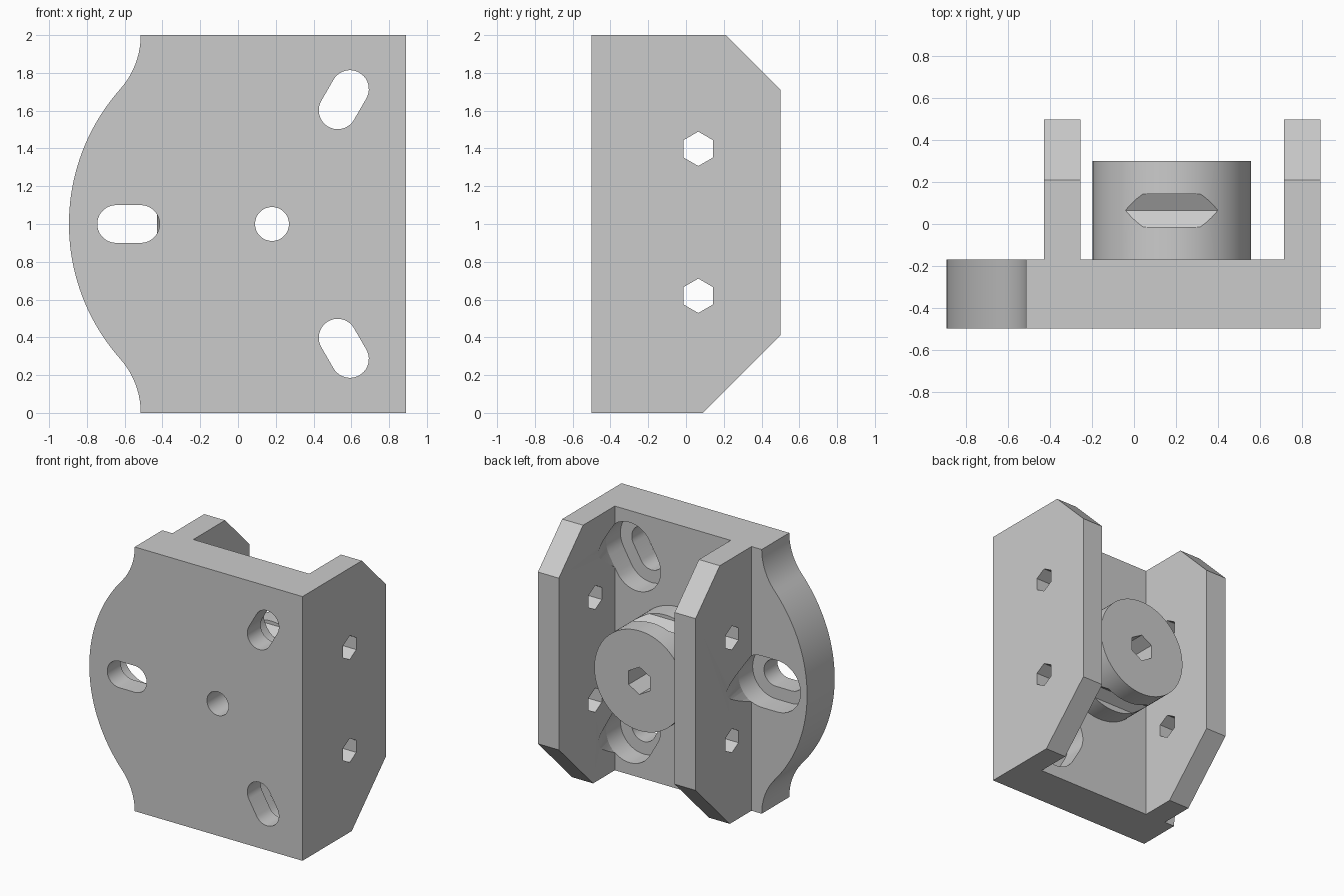
import bpy, bmesh, math
from math import cos, sin, radians, pi
from mathutils import Vector

default = bpy.data.objects.get("Cube")
if default:
    bpy.data.objects.remove(default)

grey = bpy.data.materials.new("plain grey")
grey.use_nodes = True
grey.diffuse_color = (0.6, 0.6, 0.6, 1)
grey.node_tree.nodes["Principled BSDF"].inputs["Base Color"].default_value = (0.6, 0.6, 0.6, 1)

CX, CZ = 0.18, 1.0             # axis of the boss and the rounded edge
FRONT, BACK = -0.5, -0.17      # faces of the base plate


def finish(bm, name):
    bmesh.ops.recalc_face_normals(bm, faces=bm.faces[:])
    mesh = bpy.data.meshes.new(name)
    bm.to_mesh(mesh)
    bm.free()
    mesh.materials.append(grey)
    obj = bpy.data.objects.new(name, mesh)
    bpy.context.collection.objects.link(obj)
    return obj


def prism(name, profile, axis, lo, hi):
    """Extrude a profile: (x, z) points along y, or (y, z) points along x."""
    bm = bmesh.new()
    place = (lambda p: (p[0], lo, p[1])) if axis == 'y' else (lambda p: (lo, p[0], p[1]))
    face = bm.faces.new([bm.verts.new(place(p)) for p in profile])
    new = bmesh.ops.extrude_face_region(bm, geom=[face])["geom"]
    step = Vector((0, hi - lo, 0) if axis == 'y' else (hi - lo, 0, 0))
    bmesh.ops.translate(bm, vec=step, verts=[v for v in new if isinstance(v, bmesh.types.BMVert)])
    return finish(bm, name)


def arc(cx, cz, r, start, end, n):
    return [(cx + r * cos(start + (end - start) * i / n),
             cz + r * sin(start + (end - start) * i / n)) for i in range(n + 1)]


def circle(cx, cz, r, n, turn=0.0):
    return arc(cx, cz, r, turn, turn + 2 * pi, n)[:-1]


def slot(angle, r):
    """Rounded slot outline lying along a ray from the boss axis."""
    a = radians(angle)
    near, far = [(CX + d * cos(a), CZ + d * sin(a)) for d in (0.695, 0.825)]
    return (arc(*far, r, a - pi / 2, a + pi / 2, 20)
            + arc(*near, r, a + pi / 2, a + 3 * pi / 2, 20))


def tapered_slot(name, angle, r_lo, r_hi, lo, hi):
    bm = bmesh.new()
    for r, y in ((r_lo, lo), (r_hi, hi)):
        for x, z in slot(angle, r):
            bm.verts.new((x, y, z))
    bmesh.ops.convex_hull(bm, input=bm.verts[:])
    return finish(bm, name)


def combine(target, tool, operation):
    mod = target.modifiers.new(tool.name, 'BOOLEAN')
    mod.operation, mod.solver, mod.object = operation, 'EXACT', tool
    bpy.context.view_layer.update()
    graph = bpy.context.evaluated_depsgraph_get()
    mesh = bpy.data.meshes.new_from_object(target.evaluated_get(graph))
    target.modifiers.clear()
    target.data = mesh
    bpy.data.objects.remove(tool)


# Base plate: square right side, bulging left edge with hollow fillets
R, F = 1.075, 0.43
fx = -0.515 - F
meet = math.atan2(1.0, fx - CX)
upper = arc(fx, 2, F, 0, meet - pi, 10)
bulge = arc(CX, CZ, R, meet, 2 * pi - meet, 40)
lower = [(x, 2 - z) for x, z in reversed(upper)]
bracket = prism("bracket", [(0.89, 0), (0.89, 2)] + upper + bulge[1:-1] + lower, 'y', FRONT, BACK)

# Two side walls with chamfered back corners
wall = [(-0.3, 0), (0.09, 0), (0.5, 0.41), (0.5, 1.71), (0.21, 2), (-0.3, 2)]
for side, lo, hi in (("left", 0.715, 0.89), ("right", -0.43, -0.255)):
    combine(bracket, prism(side + "_wall", wall, 'x', lo, hi), 'UNION')

# Central round boss
combine(bracket, prism("boss", circle(CX, CZ, 0.378, 96), 'y', -0.3, 0.3), 'UNION')

# Mounting slots, with recesses and tapered clearance on the back
for angle in (60, 180, 300):
    combine(bracket, prism("slot_cut", slot(angle, 0.1), 'y', -0.6, -0.2), 'DIFFERENCE')
    combine(bracket, prism("recess_cut", slot(angle, 0.195), 'y', -0.34, BACK + 0.002), 'DIFFERENCE')
    combine(bracket, tapered_slot("clearance_cut", angle, 0.195, 0.06, BACK, 0.2), 'DIFFERENCE')

# Centre hole: round in front, hexagonal behind
combine(bracket, prism("round_cut", circle(CX, CZ, 0.09, 32), 'y', -0.6, -0.1), 'DIFFERENCE')
combine(bracket, prism("hex_cut", circle(CX, CZ, 0.104, 6, pi / 2), 'y', -0.2, 0.4), 'DIFFERENCE')

# Hexagonal cross holes through both walls, grazing the boss
for z in (0.62, 1.398):
    combine(bracket, prism("cross_cut", circle(0.065, z, 0.091, 6, pi / 2), 'x', -1, 1), 'DIFFERENCE')

bpy.ops.object.select_all(action='DESELECT')
bracket.select_set(True)
bpy.context.view_layer.objects.active = bracket
bpy.ops.object.shade_smooth_by_angle(angle=radians(25))
